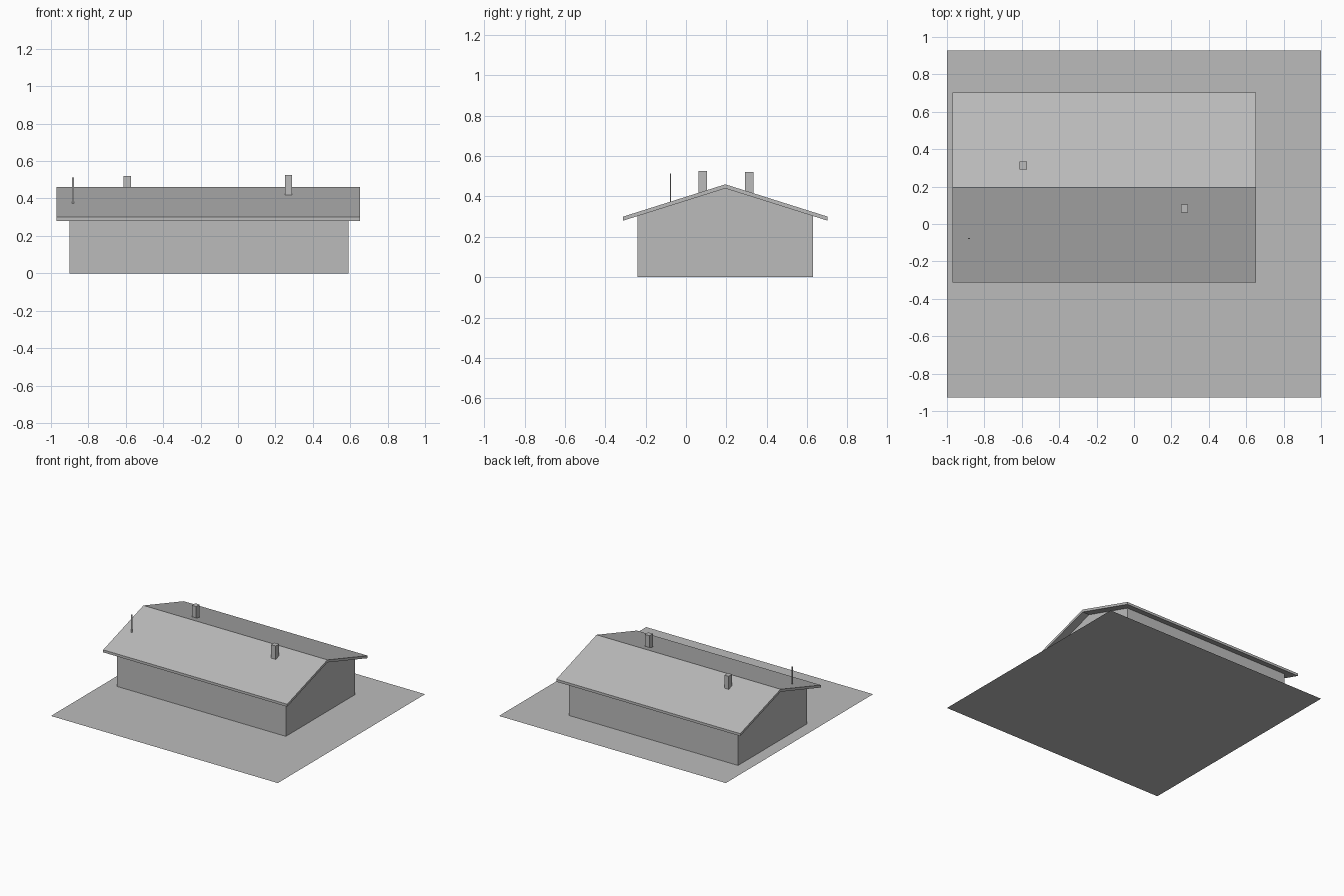
import bpy

cube = bpy.data.objects.get("Cube")
if cube:
    bpy.data.objects.remove(cube, do_unlink=True)

# Single plain grey for every part
GREY = (0.5, 0.5, 0.5, 1)
grey = bpy.data.materials.new("plain grey")
grey.use_nodes = True
grey.diffuse_color = GREY
grey.node_tree.nodes["Principled BSDF"].inputs["Base Color"].default_value = GREY

RIDGE_Y, RIDGE_Z = 0.195, 0.46
EAVE_RUN, EAVE_Z = 0.507, 0.30
THICK = 0.02
SLOPE = (RIDGE_Z - EAVE_Z) / EAVE_RUN


def roof_z(y):
    return RIDGE_Z - SLOPE * abs(y - RIDGE_Y)


def add_mesh(name, verts, faces):
    mesh = bpy.data.meshes.new(name)
    mesh.from_pydata(verts, [], faces)
    mesh.materials.append(grey)
    obj = bpy.data.objects.new(name, mesh)
    bpy.context.collection.objects.link(obj)
    return obj


def extrude_x(name, profile, x0, x1, open_side=None):
    """Extrude a counter-clockwise (y, z) profile along x, with end caps."""
    n = len(profile)
    verts = [(x, y, z) for x in (x0, x1) for y, z in profile]
    faces = [(i, (i + 1) % n, (i + 1) % n + n, i + n)[::-1]
             for i in range(n) if i != open_side]
    faces += [tuple(reversed(range(n))), tuple(range(n, 2 * n))]
    return add_mesh(name, verts, faces)


def post(name, x, y, width, depth, top):
    """Upright box whose foot follows the roof slope."""
    y0, y1 = y - depth / 2, y + depth / 2
    profile = [(y0, roof_z(y0)), (y1, roof_z(y1)), (y1, top), (y0, top)]
    return extrude_x(name, profile, x - width / 2, x + width / 2)


# Ground sheet
add_mesh("ground", [(-1, -0.927, 0), (1, -0.927, 0), (1, 0.927, 0), (-1, 0.927, 0)],
         [(0, 1, 2, 3)])

# Walls with gable ends, left open where they meet the ground
y0, y1 = -0.24, 0.63
extrude_x("walls", [(y0, 0), (y1, 0), (y1, roof_z(y1) - THICK),
                    (RIDGE_Y, RIDGE_Z - THICK), (y0, roof_z(y0) - THICK)],
          -0.90, 0.59, open_side=0)

# Overhanging gable roof slab
front, back = RIDGE_Y - EAVE_RUN, RIDGE_Y + EAVE_RUN
top_line = [(back, EAVE_Z), (RIDGE_Y, RIDGE_Z), (front, EAVE_Z)]
under_line = [(y, z - THICK) for y, z in reversed(top_line)]
extrude_x("roof", under_line + top_line, -0.97, 0.652)

# Chimneys and aerial
post("front_chimney", 0.27, 0.082, 0.04, 0.042, 0.525)
post("back_chimney", -0.592, 0.313, 0.038, 0.043, 0.52)
post("aerial", -0.882, -0.077, 0.012, 0.005, 0.513)
